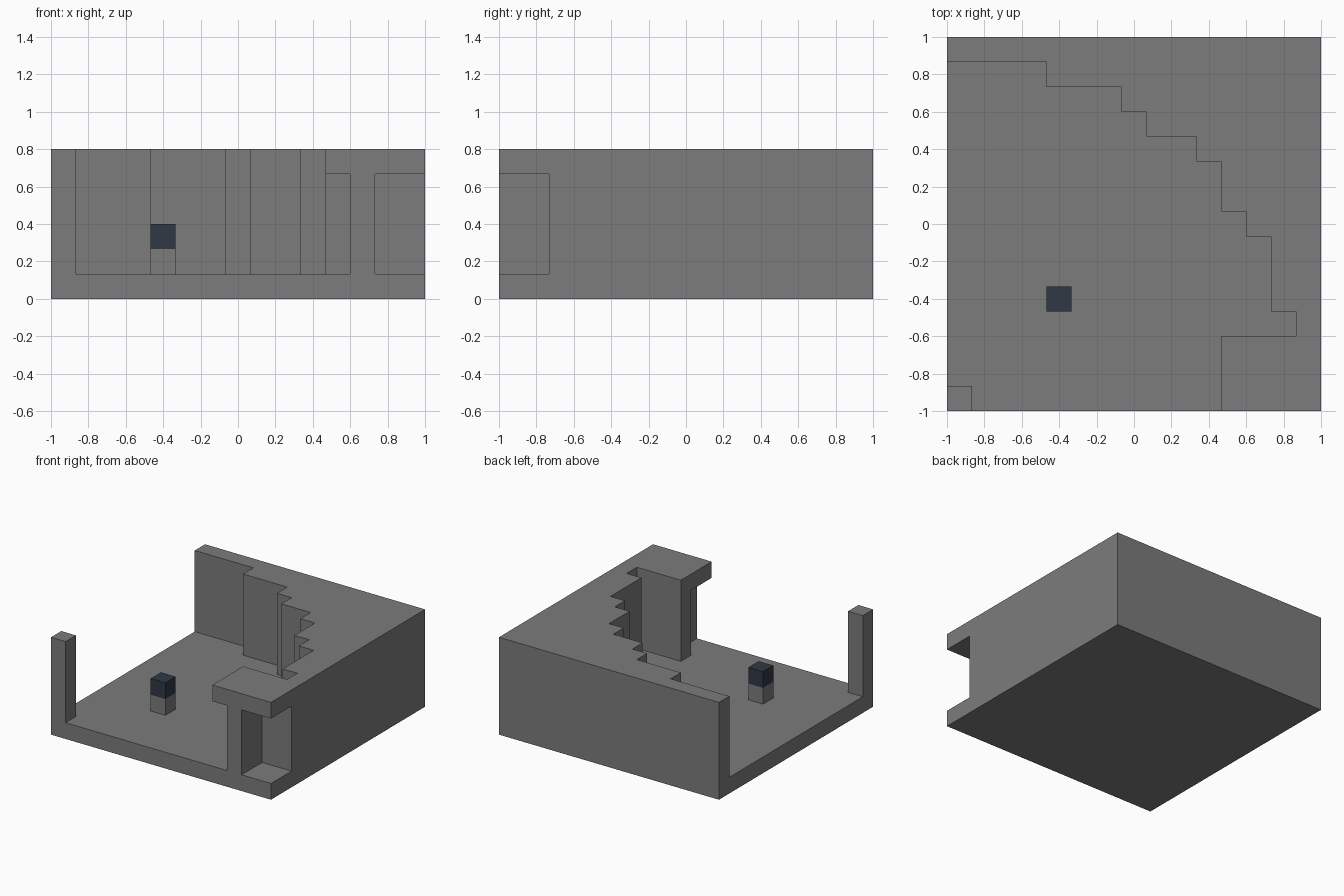
import bpy
import bmesh

cube = bpy.data.objects.get("Cube")
if cube:
    bpy.data.objects.remove(cube, do_unlink=True)

U = 2 / 15  # one grid cell


def material(name, rgb):
    mat = bpy.data.materials.new(name)
    mat.use_nodes = True
    mat.diffuse_color = (*rgb, 1)
    mat.node_tree.nodes["Principled BSDF"].inputs["Base Color"].default_value = (*rgb, 1)
    return mat


def prism(name, outline, bottom, top, mat):
    """Extrude a plan outline, given in grid cells from the front corner."""
    bm = bmesh.new()
    verts = [bm.verts.new((x * U - 1, y * U - 1, bottom * U)) for x, y in outline]
    base = bm.faces.new(verts)
    result = bmesh.ops.extrude_face_region(bm, geom=[base], use_keep_orig=True)
    raised = [v for v in result["geom"] if isinstance(v, bmesh.types.BMVert)]
    bmesh.ops.translate(bm, verts=raised, vec=(0, 0, (top - bottom) * U))
    bmesh.ops.recalc_face_normals(bm, faces=bm.faces)
    mesh = bpy.data.meshes.new(name)
    bm.to_mesh(mesh)
    bm.free()
    mesh.materials.append(mat)
    obj = bpy.data.objects.new(name, mesh)
    bpy.context.collection.objects.link(obj)
    return obj


def box(name, x0, x1, y0, y1, bottom, top, mat):
    return prism(name, [(x0, y0), (x1, y0), (x1, y1), (x0, y1)], bottom, top, mat)


stone = material("stone grey", (0.2, 0.2, 0.2))
navy = material("dark navy", (0.030, 0.040, 0.060))

# Floor slab and corner post
box("floor", 0, 15, 0, 15, 0, 1, stone)
box("corner_post", 0, 1, 0, 1, 1, 6, stone)

# Stepped wall filling the back and the side
steps = [(0, 14), (4, 14), (4, 13), (7, 13), (7, 12), (8, 12), (8, 11), (10, 11),
         (10, 10), (11, 10), (11, 8), (12, 8), (12, 7), (13, 7), (13, 4), (14, 4),
         (14, 3), (11, 3)]
prism("stepped_wall", steps + [(11, 2), (15, 2), (15, 15), (0, 15)], 1, 6, stone)

# Overhanging roof and its pillar at the open corner
box("corner_roof", 11, 15, 0, 2, 5, 6, stone)
box("corner_pillar", 12, 13, 0, 2, 1, 5, stone)

# Small pedestal with a dark block on top
box("pedestal", 4, 5, 4, 5, 1, 2, stone)
box("pedestal_block", 4, 5, 4, 5, 2, 3, navy)
